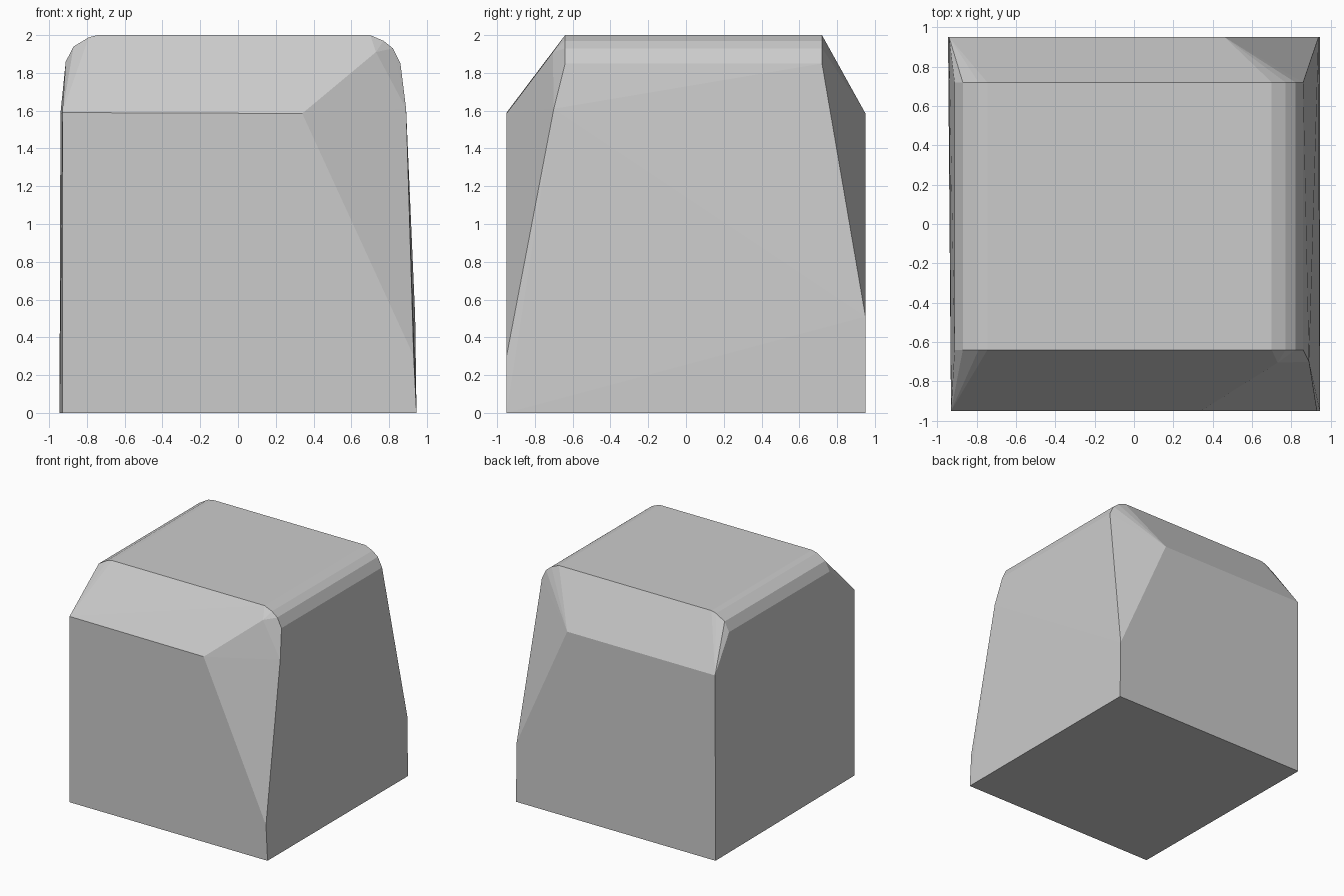
import bpy, bmesh

if "Cube" in bpy.data.objects:
    bpy.data.objects.remove(bpy.data.objects["Cube"])

# Rounded top cross-section (x, z), swept from front to back
profile = [(-0.912, 1.86), (-0.87, 1.94), (-0.79, 1.988), (-0.745, 2.0),
           (0.70, 2.0), (0.77, 1.97), (0.82, 1.93), (0.86, 1.85)]
points = [(x, y, z) for x, z in profile for y in (-0.64, 0.72)]

# Base corners
points += [(-0.93, -0.95, 0), (0.945, -0.95, 0), (0.945, 0.95, 0), (-0.945, 0.95, 0)]

# Front face: shoulder and cut right corner
points += [(-0.93, -0.95, 1.59), (0.34, -0.95, 1.585), (0.93, -0.95, 0.30),
           (0.89, -0.70, 1.61), (0.73, -0.705, 1.91)]

# Back face: shoulder and cut right corner
points += [(-0.94, 0.95, 1.585), (0.46, 0.95, 1.585), (0.938, 0.95, 0.51)]

# Faceted block as the hull of its corners
bm = bmesh.new()
for p in points:
    bm.verts.new(p)
hull = bmesh.ops.convex_hull(bm, input=bm.verts[:])
loose = {g for g in hull["geom_interior"] + hull["geom_unused"]
         if isinstance(g, bmesh.types.BMVert)}
bmesh.ops.delete(bm, geom=list(loose), context='VERTS')
bmesh.ops.dissolve_limit(bm, angle_limit=0.005, verts=bm.verts[:], edges=bm.edges[:])
bmesh.ops.recalc_face_normals(bm, faces=bm.faces[:])

mesh = bpy.data.meshes.new("faceted_block")
bm.to_mesh(mesh)
bm.free()
block = bpy.data.objects.new("faceted_block", mesh)
bpy.context.collection.objects.link(block)
